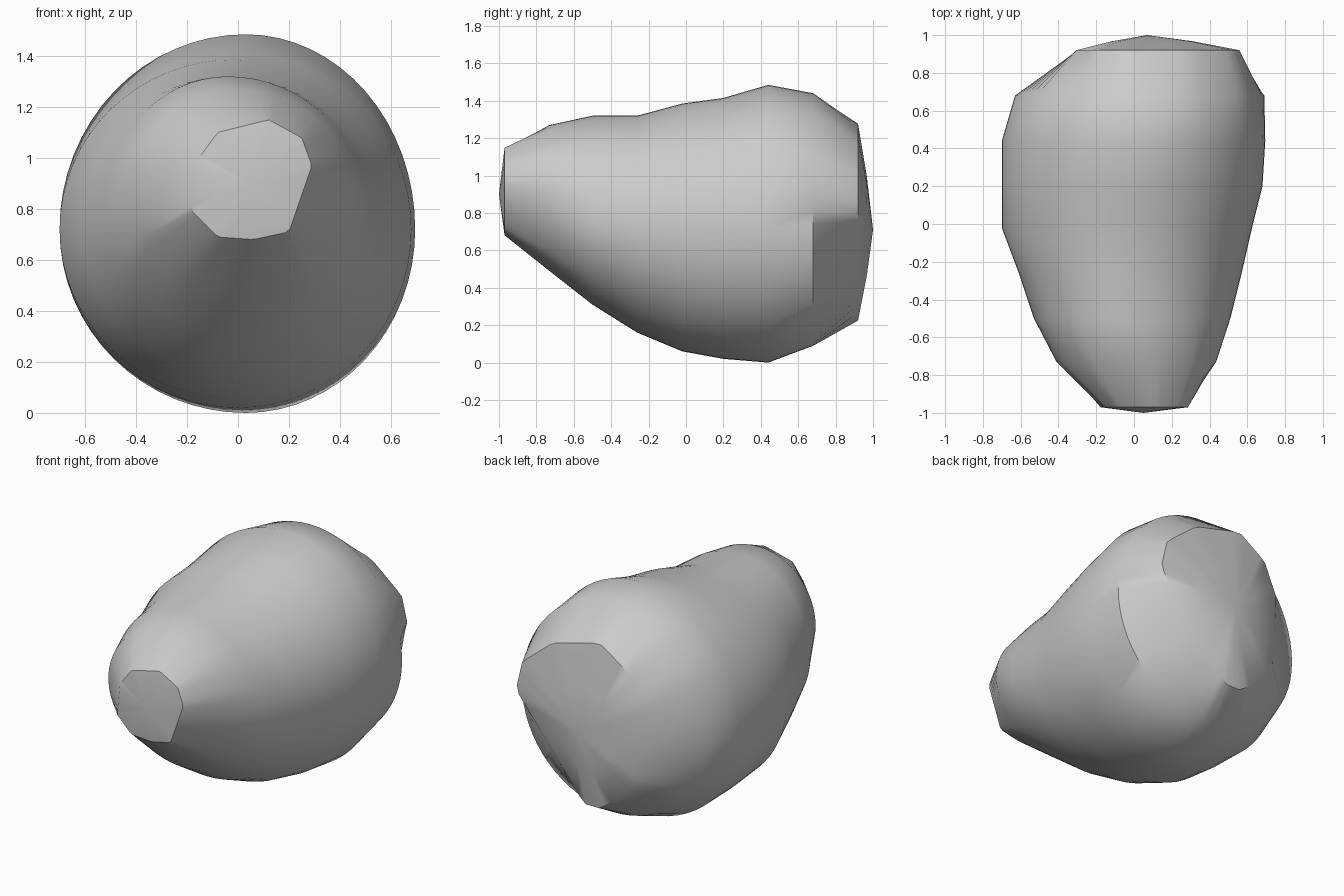
import bpy, bmesh
from math import cos, sin, pi, radians
from mathutils import Vector

if "Cube" in bpy.data.objects:
    bpy.data.objects.remove(bpy.data.objects["Cube"])

SEG = 64
ANGLES = [2 * pi * i / SEG for i in range(SEG)]


def oval(y, left, right, bottom, top, xc, zw):
    """Lopsided oval ring: four quarter ellipses meeting around (xc, zw)."""
    pts = []
    for t in ANGLES:
        c, s = cos(t), sin(t)
        a = right - xc if c > 0 else xc - left
        b = top - zw if s > 0 else zw - bottom
        pts.append(Vector((xc + a * c, y, zw + b * s)))
    return pts


def faceted(y, corners, xc, zc):
    """Ring that follows a convex polygon, sampled by rays from its centre."""
    pts = []
    for t in ANGLES:
        c, s = cos(t), sin(t)
        best = 10.0
        for (x1, z1), (x2, z2) in zip(corners, corners[1:] + corners[:1]):
            ex, ez = x2 - x1, z2 - z1
            px, pz = x1 - xc, z1 - zc
            den = c * ez - s * ex
            if abs(den) > 1e-9:
                r = (px * ez - pz * ex) / den
                if 0 < r < best:
                    best = r
        pts.append(Vector((xc + best * c, y, zc + best * s)))
    return pts


# flat-cut ends of the pear
stem_cut = [(0.29, 0.97), (0.25, 1.08), (0.12, 1.15), (-0.08, 1.10),
            (-0.16, 0.99), (-0.18, 0.79), (-0.08, 0.69), (0.06, 0.68),
            (0.20, 0.71)]
base_cut = [(0.565, 0.83), (0.52, 1.02), (0.30, 1.20), (-0.03, 1.285),
            (-0.22, 1.16), (-0.31, 0.95), (-0.28, 0.45), (-0.04, 0.225),
            (0.08, 0.225)]

# rings from the narrow front to the wide back
rings = [faceted(-0.97, stem_cut, 0.05, 0.91)]
for row in [(-0.73, -0.41, 0.435, 0.49, 1.27, -0.01, 0.87),
            (-0.50, -0.53, 0.51, 0.31, 1.32, -0.04, 0.77),
            (-0.26, -0.61, 0.57, 0.16, 1.32, -0.04, 0.73),
            (-0.02, -0.70, 0.625, 0.06, 1.385, -0.02, 0.72),
            (0.20, -0.70, 0.68, 0.02, 1.415, 0.0, 0.72),
            (0.44, -0.70, 0.695, 0.0, 1.485, 0.03, 0.72),
            (0.68, -0.63, 0.69, 0.09, 1.44, 0.04, 0.74)]:
    rings.append(oval(*row))
rings.append(faceted(0.92, base_cut, 0.07, 0.71))

# shallow dome over the back cut
back_tip = Vector((0.07, 1.0, 0.71))
mid = [back_tip.lerp(p, 0.5) for p in rings[-1]]
for p in mid:
    p.y = 0.967
rings.append(mid)

bm = bmesh.new()
loops = [[bm.verts.new(p) for p in ring] for ring in rings]
for a, b in zip(loops, loops[1:]):
    for i in range(SEG):
        j = (i + 1) % SEG
        bm.faces.new((a[i], a[j], b[j], b[i]))
for loop, tip in ((loops[0], Vector((0.05, -1.0, 0.9))), (loops[-1], back_tip)):
    v = bm.verts.new(tip)
    for i in range(SEG):
        bm.faces.new((loop[i], loop[(i + 1) % SEG], v))
bmesh.ops.recalc_face_normals(bm, faces=bm.faces[:])

mesh = bpy.data.meshes.new("pear_body")
bm.to_mesh(mesh)
bm.free()
body = bpy.data.objects.new("pear_body", mesh)
bpy.context.collection.objects.link(body)
bpy.context.view_layer.objects.active = body
body.select_set(True)
bpy.ops.object.shade_smooth_by_angle(angle=radians(40))
